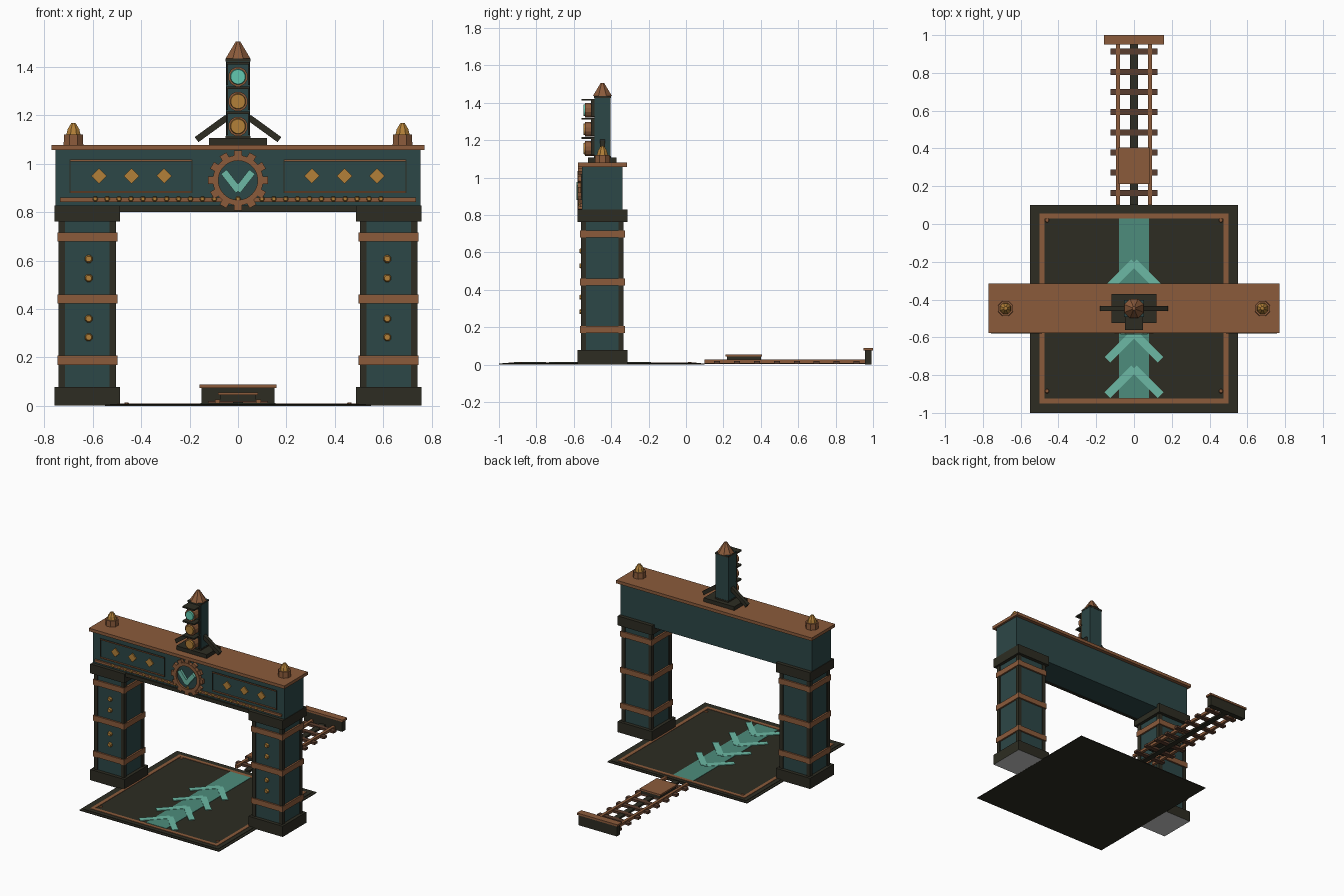
import bpy, bmesh, math
from mathutils import Matrix, Vector

if "Cube" in bpy.data.objects:
    bpy.data.objects.remove(bpy.data.objects["Cube"])


def material(name, hexa):
    m = bpy.data.materials.new(name)
    srgb = [int(hexa[i:i + 2], 16) / 255 for i in (0, 2, 4)]
    col = [c / 12.92 if c < 0.04045 else ((c + 0.055) / 1.055) ** 2.4 for c in srgb] + [1]
    m.use_nodes = True
    m.diffuse_color = col
    m.node_tree.nodes["Principled BSDF"].inputs["Base Color"].default_value = col
    return m


TEAL = material("dark teal", "2C4747")
DARK = material("blackened iron", "2D2C22")
COPPER = material("copper", "8B5B3B")
BROWN = material("dark brown", "5A3D2E")
AMBER = material("amber", "B28038")
MINT = material("mint", "6CB9A5")
LANE = material("lane green", "4D8C7C")
LAMP = material("lamp mint", "62C9B0")
GREY = material("pale grey", "CCCCCC")
Y = -0.447          # centre line of the gate
FACE = -0.555       # front face of the beam and pillars


def finish(name, bm, mats, matrix):
    mesh = bpy.data.meshes.new(name)
    bm.to_mesh(mesh)
    bm.free()
    for m in mats:
        mesh.materials.append(m)
    ob = bpy.data.objects.new(name, mesh)
    ob.matrix_world = matrix
    bpy.context.collection.objects.link(ob)
    return ob


def box(name, mat, x, y, z, rot=None):
    """Box from (min, max) ranges, optionally turned about its centre."""
    bm = bmesh.new()
    bmesh.ops.create_cube(bm, size=1)
    bmesh.ops.scale(bm, verts=bm.verts, vec=(x[1] - x[0], y[1] - y[0], z[1] - z[0]))
    centre = Vector((sum(x) / 2, sum(y) / 2, sum(z) / 2))
    return finish(name, bm, [mat], Matrix.Translation(centre) @ (rot or Matrix()))


def around(c, half):
    return (c - half, c + half)


def prism(name, mat, r1, r2, depth, base, n=8, front=False):
    """Prism or cone rising from base, or reaching toward the front."""
    bm = bmesh.new()
    bmesh.ops.create_cone(bm, cap_ends=True, segments=n, radius1=r1, radius2=r2, depth=depth)
    bmesh.ops.translate(bm, verts=bm.verts, vec=(0, 0, depth / 2))
    bmesh.ops.rotate(bm, verts=bm.verts, matrix=Matrix.Rotation(math.pi / n, 3, 'Z'))
    rot = Matrix.Rotation(math.pi / 2, 4, 'X') if front else Matrix()
    return finish(name, bm, [mat], Matrix.Translation(base) @ rot)


def frame(name, mat, x, y, z, w, flat):
    """Rectangular border, lying flat or standing."""
    if flat:
        for i, yy in enumerate(((y[0], y[0] + w), (y[1] - w, y[1]))):
            box(f"{name}_end_{i}", mat, x, yy, z)
    else:
        for i, zz in enumerate(((z[0], z[0] + w), (z[1] - w, z[1]))):
            box(f"{name}_rail_{i}", mat, x, y, zz)
    for i, xx in enumerate(((x[0], x[0] + w), (x[1] - w, x[1]))):
        box(f"{name}_side_{i}", mat, xx, y, z)


# Floor pad with border, lane and chevrons
box("pad", DARK, (-.55, .55), (-1, .1), (0, .005))
box("pad_top", DARK, (-.53, .53), (-.98, .08), (.004, .008))
frame("pad_border", COPPER, (-.5, .5), (-.95, .055), (.006, .0105), .025, True)
for sx in (-1, 1):
    for y in (-.93 + .045, .02):
        prism("pad_rivet", COPPER, .012, .009, .005, (sx * .46, y, .008))
box("lane", LANE, (-.08, .08), (-.92, .03), (.006, .0105))
for i in range(4):
    tip = -.775 + i * .187
    for sx in (-1, 1):
        rot = Matrix.Rotation(-sx * math.pi / 4, 4, 'Z')
        box(f"chevron_{i}", MINT, around(sx * .07, .1), around(tip - .06, .021),
            (.008, .0125 + sx * .0002), rot)

# Track, trolley plate and end stop
box("track_spine", DARK, (-.02, .02), (.1, .96), (.002, .016))
for i in range(8):
    box(f"sleeper_{i}", BROWN, (-.125, .125), around(.165 + i * .1068, .016), (.004, .02))
for sx in (-1, 1):
    box("rail", COPPER, around(sx * .085, .01), (.1, .96), (.006, .026))
box("trolley_body", DARK, (-.075, .075), (.22, .4), (.02, .046))
box("trolley_top", COPPER, (-.082, .082), (.212, .406), (.044, .055))
box("end_stop", DARK, (-.15, .15), (.957, .993), (0, .076))
box("end_stop_cap", COPPER, (-.16, .16), (.95, 1), (.074, .088))

# Pillars
for side, sx in (("left", 1), ("right", -1)):
    cx = sx * .623
    base = box(side + "_pillar_base", DARK, around(cx, .135), around(Y, .133), (.001, .077))
    base.data.materials.append(GREY)
    for f in base.data.polygons:
        f.material_index = int(f.normal.z < -.5)
    box(side + "_pillar_shaft", TEAL, around(cx, .112), around(Y, .108), (.07, .77))
    for px in (-1, 1):
        for py in (-1, 1):
            box(side + "_corner_post", DARK, around(cx + px * .106, .0135),
                around(Y + py * .1, .0135), (.07, .77))
    for z in (.188, .442, .698):
        box(side + "_pillar_band", COPPER, around(cx, .124), around(Y, .12), around(z, .019))
    for z in (.283, .36, .528, .607):
        prism(side + "_pillar_rivet", AMBER, .017, .012, .015, (sx * .617, FACE, z), 8, True)
    box(side + "_capital", DARK, around(cx, .135), around(Y, .133), (.762, .828))

# Beam and top plate
box("beam", TEAL, (-.755, .755), (FACE, -.34), (.805, 1.06))
box("beam_lower_edge", DARK, (-.75, .75), (FACE - .012, FACE + .01), (.802, .828))
box("beam_trim", COPPER, (-.735, .735), (FACE - .012, FACE + .01), (.843, .86))
box("top_plate", COPPER, (-.77, .77), (-.578, -.315), (1.057, 1.079))
for i in range(25):
    prism(f"trim_stud_{i}", AMBER, .012, .008, .01, (-.59 + i * .0492, FACE - .011, .855), 6, True)

# Beam panels with diamonds
for side, sx in (("left", 1), ("right", -1)):
    cx = sx * .442
    frame(side + "_panel_edge", DARK, around(cx, .254), (FACE - .006, FACE), (.879, 1.018), .004, False)
    for z in (.884, 1.014):
        box(side + "_panel_strip", COPPER, around(cx, .25), (FACE - .008, FACE), around(z, .0035))
    for x in (.305, .44, .575):
        box(side + "_diamond", AMBER, around(sx * x, .0225), (FACE - .008, FACE),
            around(.95, .0225), Matrix.Rotation(math.pi / 4, 4, 'Y'))

# Gear emblem
bm = bmesh.new()
rings = []
N = 48
for radius, y in ((.081, 0), (.081, -.026), (.104, -.026), (.104, 0)):
    rings.append([bm.verts.new((radius * math.cos(a * math.tau / N), y, radius * math.sin(a * math.tau / N)))
                  for a in range(N)])
for r in range(4):
    p, q = rings[r], rings[(r + 1) % 4]
    for i in range(N):
        j = (i + 1) % N
        bm.faces.new((p[i], p[j], q[j], q[i]))
bmesh.ops.recalc_face_normals(bm, faces=bm.faces)
finish("gear_ring", bm, [COPPER], Matrix.Translation((0, FACE, .932)))
for i in range(12):
    a = i * math.tau / 12
    box(f"gear_tooth_{i}", COPPER, around(.111 * math.sin(a), .016), (FACE - .022, FACE),
        around(.932 + .111 * math.cos(a), .013), Matrix.Rotation(a, 4, 'Y'))
prism("gear_disc", TEAL, .084, .084, .012, (0, FACE, .932), 24, True)
for sx in (-1, 1):
    box("emblem_arm", MINT, around(sx * .028, .015), (FACE - .03 - .001 * sx, FACE - .01), around(.928, .05),
        Matrix.Rotation(sx * math.radians(38), 4, 'Y'))

# Corner finials
for sx in (-1, 1):
    x = sx * .68
    prism("finial_base", COPPER, .044, .042, .043, (x, Y, 1.078))
    prism("finial_bulb", AMBER, .032, .026, .022, (x, Y, 1.12))
    prism("finial_tip", AMBER, .027, .01, .026, (x, Y, 1.142))

# Signal tower with braces
box("tower_base", DARK, (-.12, .12), around(Y, .076), (1.078, 1.106))
box("tower", TEAL, (-.05, .05), around(Y, .043), (1.1, 1.436))
for z in (1.11, 1.43):
    box("tower_collar", DARK, (-.052, .052), around(Y, .045), around(z, .006))
prism("tower_roof", COPPER, .055, .01, .07, (0, Y, 1.436))
for sx in (-1, 1):
    box("brace", DARK, around(sx * .108, .078), around(Y, .013), around(1.146, .013),
        Matrix.Rotation(sx * math.radians(36), 4, 'Y'))

# Signal lamps and visors
for i, (z, glass) in enumerate(((1.155, AMBER), (1.258, AMBER), (1.36, LAMP))):
    prism(f"lamp_housing_{i}", COPPER, .041, .041, .052, (0, Y - .04, z), 12, True)
    prism(f"lamp_glass_{i}", glass, .033, .03, .012, (0, Y - .09, z), 16, True)
    box(f"visor_{i}", DARK, (-.047, .047), (Y - .113, Y - .04), around(z + .056, .005))
    for sx in (-1, 1):
        box(f"visor_cheek_{i}", DARK, around(sx * .045, .003), (Y - .06, Y - .04), around(z + .01, .045))
